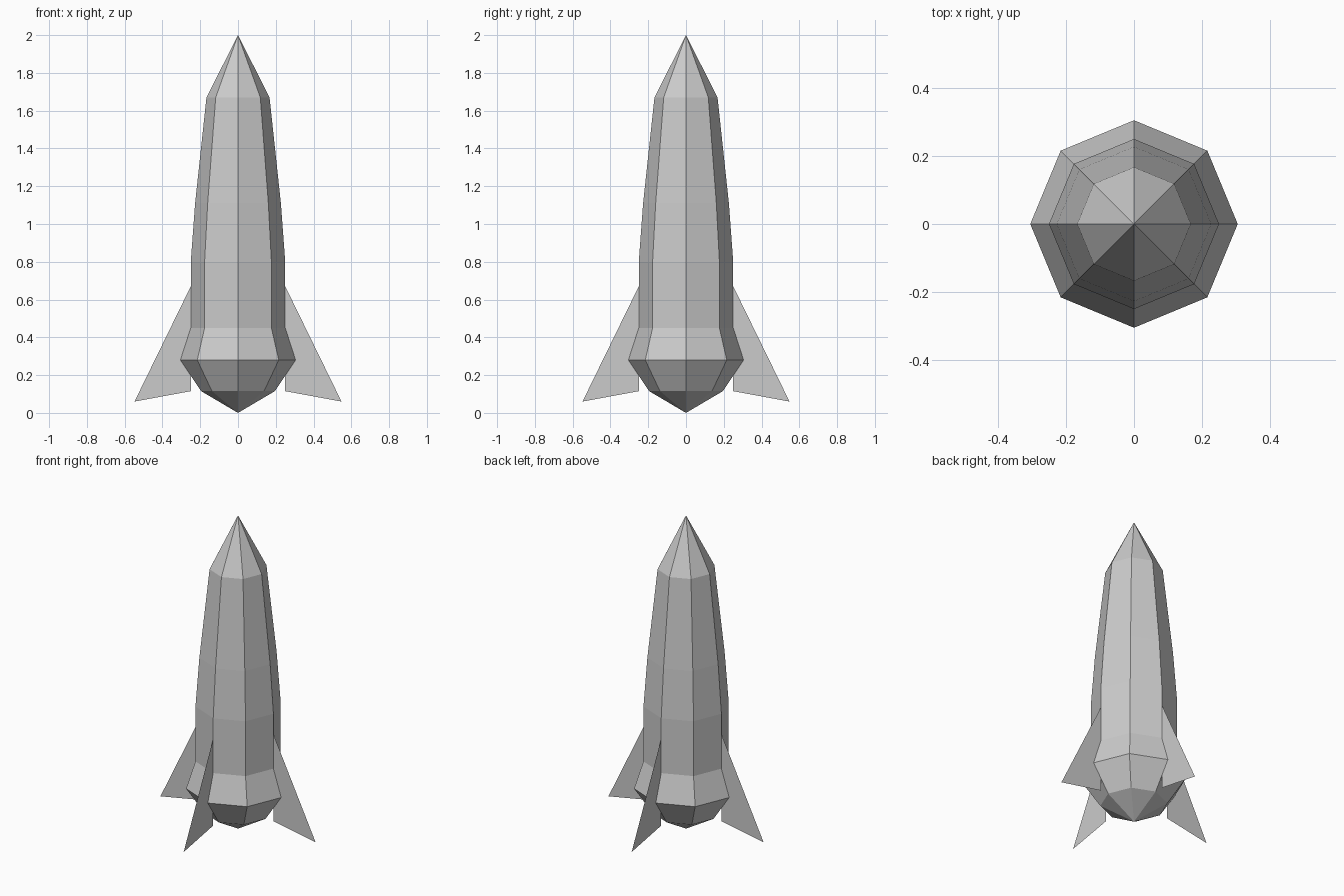
import bpy, bmesh
from math import sin, cos, pi

cube = bpy.data.objects.get("Cube")
if cube:
    bpy.data.objects.remove(cube)

grey = bpy.data.materials.new("light grey")
grey.use_nodes = True
colour = (0.6, 0.6, 0.6, 1)
grey.diffuse_color = colour
grey.node_tree.nodes["Principled BSDF"].inputs["Base Color"].default_value = colour

SIDES = 8


def finish(bm, name):
    """Turn a bmesh into a flat-shaded object."""
    mesh = bpy.data.meshes.new(name)
    bm.to_mesh(mesh)
    bm.free()
    mesh.materials.append(grey)
    obj = bpy.data.objects.new(name, mesh)
    bpy.context.collection.objects.link(obj)
    return obj


# Hull: an eight-sided lathe of (radius, height) rings, closed by two points
rings = [(0.195, 0.115), (0.305, 0.28), (0.25, 0.45),
         (0.25, 0.8), (0.227, 1.11), (0.167, 1.67)]
bm = bmesh.new()
loops = [[bm.verts.new((r * cos(2 * pi * i / SIDES), r * sin(2 * pi * i / SIDES), z))
          for i in range(SIDES)] for r, z in rings]
tail = bm.verts.new((0, 0, 0))
tip = bm.verts.new((0, 0, 2))
for i in range(SIDES):
    j = (i + 1) % SIDES
    bm.faces.new((tail, loops[0][j], loops[0][i]))
    for low, high in zip(loops, loops[1:]):
        bm.faces.new((low[i], low[j], high[j], high[i]))
    bm.faces.new((loops[-1][i], loops[-1][j], tip))
finish(bm, "hull")

# Fins: four paper-thin swept blades around the hull
fin_profile = [(0.25, 0.67), (0.25, 0.115), (0.548, 0.06)]
for k, side in enumerate(("left", "back", "right", "front")):
    bm = bmesh.new()
    bm.faces.new([bm.verts.new((x, 0, z)) for x, z in fin_profile])
    fin = finish(bm, side + "_fin")
    fin.rotation_euler.z = k * pi / 2
